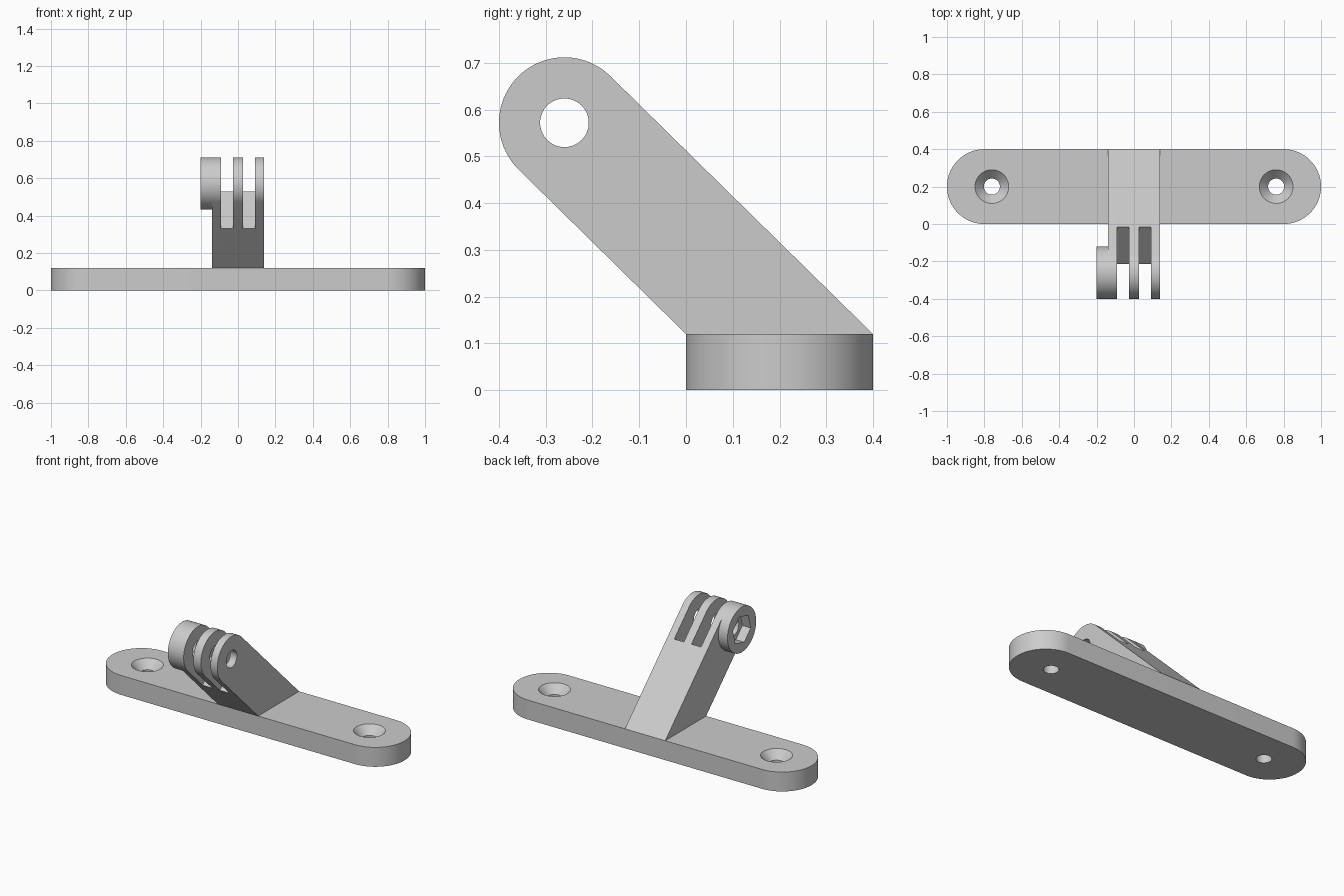
import bpy, bmesh
from math import sin, cos, pi, radians
from mathutils import Vector

if "Cube" in bpy.data.objects:
    bpy.data.objects.remove(bpy.data.objects["Cube"], do_unlink=True)

grey = bpy.data.materials.new("light grey plastic")
grey.use_nodes = True
grey.diffuse_color = (0.6, 0.6, 0.6, 1)
grey.node_tree.nodes["Principled BSDF"].inputs["Base Color"].default_value = (0.6, 0.6, 0.6, 1)


def arc(cx, cy, r, start, end, n=48):
    """Points on an arc, angles in degrees."""
    steps = [radians(start + (end - start) * i / n) for i in range(n + 1)]
    return [(cx + r * cos(a), cy + r * sin(a)) for a in steps]


def circle(cx, cy, r, n=64, start=0):
    return arc(cx, cy, r, start, start + 360, n)[:-1]


def loft(name, axis, low, a, high, b):
    """Solid between two outlines, lying across the x or z axis."""
    place = (lambda p, h: Vector((h, *p))) if axis == "x" else (lambda p, h: Vector((*p, h)))
    bm = bmesh.new()
    lower = [bm.verts.new(place(p, a)) for p in low]
    upper = [bm.verts.new(place(p, b)) for p in high]
    bm.faces.new(lower[::-1])
    bm.faces.new(upper)
    for i in range(len(low)):
        j = (i + 1) % len(low)
        bm.faces.new((lower[i], lower[j], upper[j], upper[i]))
    bmesh.ops.recalc_face_normals(bm, faces=bm.faces)
    mesh = bpy.data.meshes.new(name)
    bm.to_mesh(mesh)
    bm.free()
    mesh.materials.append(grey)
    ob = bpy.data.objects.new(name, mesh)
    bpy.context.collection.objects.link(ob)
    return ob


def prism(name, axis, outline, a, b):
    return loft(name, axis, outline, a, outline, b)


def cut(ob, cutters):
    """Subtract the cutters, bake the result and discard them."""
    for c in cutters:
        c.hide_render = True
        mod = ob.modifiers.new("cut", "BOOLEAN")
        mod.operation, mod.solver, mod.object = "DIFFERENCE", "EXACT", c
    graph = bpy.context.evaluated_depsgraph_get()
    mesh = bpy.data.meshes.new_from_object(ob.evaluated_get(graph))
    ob.modifiers.clear()
    ob.data = mesh
    for c in cutters:
        bpy.data.objects.remove(c, do_unlink=True)


# Rounded base plate with two countersunk screw holes
BASE_TOP = 0.12
base = prism("base_plate", "z", arc(0.8, 0.2, 0.2, -90, 90) + arc(-0.8, 0.2, 0.2, 90, 270), 0, BASE_TOP)
holes = []
for x in (-0.76, 0.76):
    bore = circle(x, 0.2, 0.043)
    holes.append(prism("screw_bore", "z", bore, -0.05, 0.2))
    holes.append(loft("countersink", "z", bore, 0.07, circle(x, 0.2, 0.0994), 0.13))
cut(base, holes)

# Slanted arm with a rounded end
PY, PZ, R, HALF = -0.26, 0.572, 0.14, 0.138
arm = prism("slanted_arm", "x", [(0, BASE_TOP), (0.4, BASE_TOP)] + arc(PY, PZ, R, 45, 225), -HALF, HALF)

# Two slots leave three fingers; their floor is square to the arm
slot = [(-0.31, 0.235), (0.085, 0.63), (-0.315, 1.03), (-0.71, 0.635)]
slots = [prism("slot", "x", slot, a, a + 0.066) for a in (-0.092, 0.026)]
cut(arm, slots + [prism("pivot_bore", "x", circle(PY, PZ, 0.052), -0.4, 0.4)])

# Round boss with a hexagonal nut pocket
boss = prism("nut_boss", "x", circle(PY, PZ, R, 96), -0.2, -HALF)
cut(boss, [prism("boss_bore", "x", circle(PY, PZ, 0.052), -0.4, 0.4),
           prism("nut_pocket", "x", circle(PY, PZ, 0.09, 6, 135), -0.3, -0.143)])

# Smooth curved walls, crisp edges
bpy.ops.object.select_all(action="DESELECT")
for ob in (base, arm, boss):
    ob.select_set(True)
bpy.context.view_layer.objects.active = base
bpy.ops.object.shade_smooth_by_angle(angle=radians(30))
